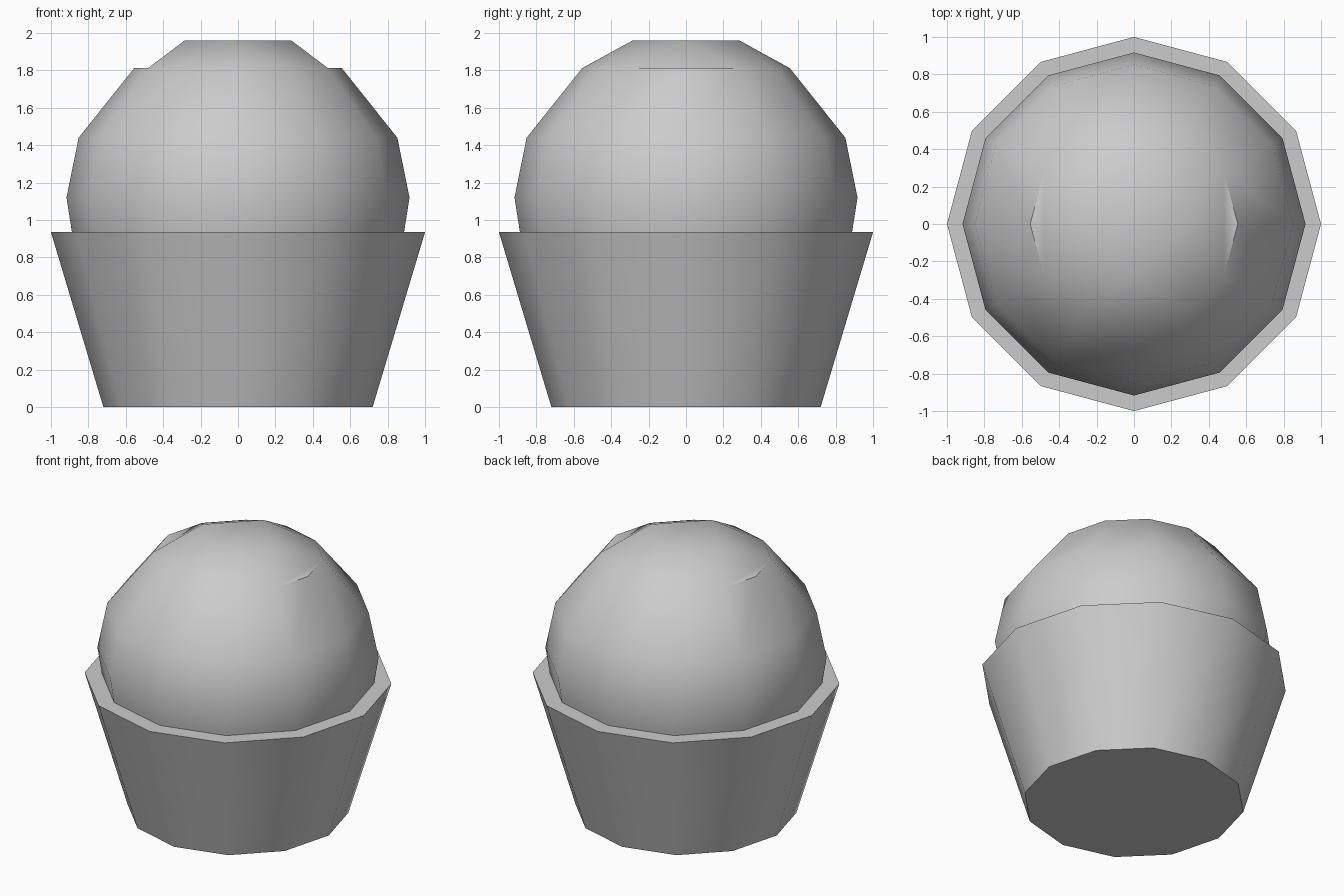
import bpy, bmesh
from math import cos, sin, radians

if "Cube" in bpy.data.objects:
    bpy.data.objects.remove(bpy.data.objects["Cube"])

N = 12


def ring(bm, r, z, n=N):
    return [bm.verts.new((r * cos(radians(360 * i / n)), r * sin(radians(360 * i / n)), z))
            for i in range(n)]


def bridge(bm, a, b):
    for i in range(N):
        j = (i + 1) % N
        bm.faces.new((a[i], a[j], b[j], b[i]))


def finish(bm, name, angle):
    bm.normal_update()
    me = bpy.data.meshes.new(name)
    bm.to_mesh(me)
    bm.free()
    ob = bpy.data.objects.new(name, me)
    bpy.context.collection.objects.link(ob)
    bpy.ops.object.select_all(action='DESELECT')
    ob.select_set(True)
    bpy.context.view_layer.objects.active = ob
    bpy.ops.object.shade_smooth_by_angle(angle=radians(angle))


# Tapered twelve-sided cup with a flat rim
bm = bmesh.new()
rings = [ring(bm, r, z) for r, z in ((0.72, 0), (1.0, 0.935), (0.888, 0.935))]
bm.faces.new(rings[0][::-1])
for a, b in zip(rings, rings[1:]):
    bridge(bm, a, b)
finish(bm, "cup", 40)

# Domed top rising from the rim
bm = bmesh.new()
rings = [ring(bm, r, z) for r, z in
         ((0.888, 0.935), (0.917, 1.12), (0.852, 1.44), (0.555, 1.812))]
for a, b in zip(rings, rings[1:]):
    bridge(bm, a, b)

# Square crown, with a small flat ledge on the left and right
low = rings[-1]
top = ring(bm, 0.285, 1.96, 4)
bm.faces.new(top)
for k in range(4):
    c = 3 * k
    before, mid, after = low[c - 1], low[c], low[c + 1]
    if k % 2 == 0:
        bm.faces.new((before, mid, after))
        bm.faces.new((before, after, top[k]))
    else:
        bm.faces.new((before, mid, top[k]))
        bm.faces.new((mid, after, top[k]))
    bm.faces.new((after, low[c + 2], top[(k + 1) % 4], top[k]))
finish(bm, "dome", 50)
